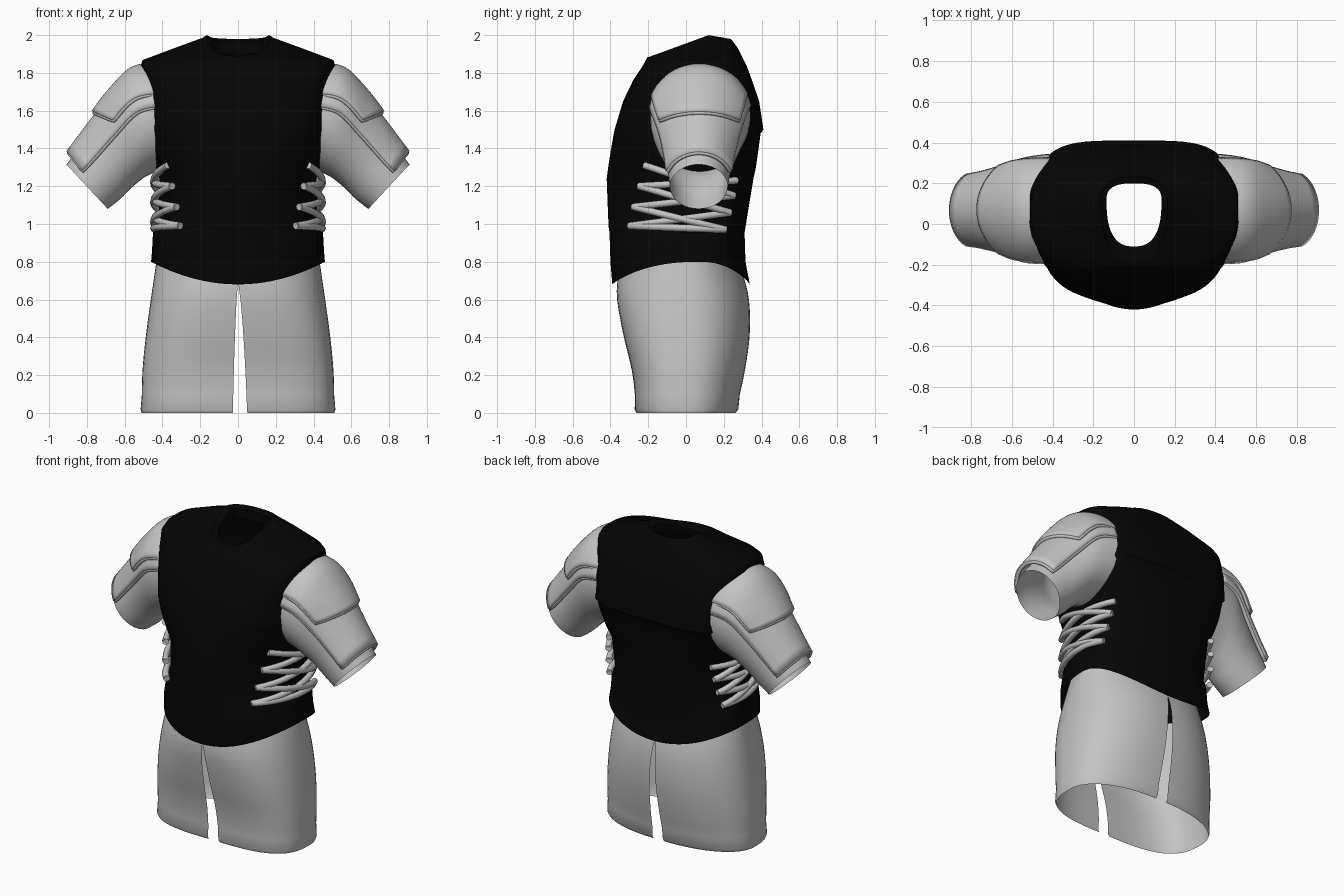
import bpy, math
from mathutils import Vector

if "Cube" in bpy.data.objects:
    bpy.data.objects.remove(bpy.data.objects["Cube"])


def material(name, v):
    m = bpy.data.materials.new(name)
    m.diffuse_color = (v, v, v, 1)
    m.use_nodes = True
    m.node_tree.nodes["Principled BSDF"].inputs["Base Color"].default_value = m.diffuse_color
    return m


BLACK = material("black_leather", 0.0015)
GREY = material("grey_cloth", 0.55)


def finish(ob, mat, angle=40):
    ob.data.materials.append(mat)
    bpy.ops.object.select_all(action='DESELECT')
    ob.select_set(True)
    bpy.context.view_layer.objects.active = ob
    bpy.ops.object.shade_smooth_by_angle(angle=math.radians(angle))
    return ob


def grid(name, rows, mat, closed=False, flip=False, thick=0):
    """Skin a list of equally long point rows."""
    n = len(rows[0])
    verts = [p for r in rows for p in r]
    faces = []
    for i in range(len(rows) - 1):
        for j in range(n if closed else n - 1):
            k = (j + 1) % n
            f = (i * n + j, i * n + k, (i + 1) * n + k, (i + 1) * n + j)
            faces.append(f[::-1] if flip else f)
    me = bpy.data.meshes.new(name)
    me.from_pydata(verts, [], faces)
    ob = bpy.data.objects.new(name, me)
    bpy.context.collection.objects.link(ob)
    finish(ob, mat)
    if thick:
        s = ob.modifiers.new("thickness", 'SOLIDIFY')
        s.thickness = thick
        s.offset = -1
    return ob


def cord(name, paths, radius, mat):
    """Round cords along point paths."""
    cu = bpy.data.curves.new(name, 'CURVE')
    cu.dimensions = '3D'
    cu.bevel_depth = radius
    cu.bevel_resolution = 2
    cu.use_fill_caps = True
    for pts in paths:
        sp = cu.splines.new('POLY')
        sp.points.add(len(pts) - 1)
        for p, q in zip(sp.points, pts):
            p.co = (*q, 1)
    tmp = bpy.data.objects.new(name, cu)
    bpy.context.collection.objects.link(tmp)
    me = bpy.data.meshes.new_from_object(
        tmp.evaluated_get(bpy.context.evaluated_depsgraph_get()))
    bpy.data.objects.remove(tmp)
    ob = bpy.data.objects.new(name, me)
    bpy.context.collection.objects.link(ob)
    return finish(ob, mat, 60)


def catmull(keys, t):
    """Smooth value at t in 0..1 through equally spaced key tuples."""
    f = min(max(t, 0), 1) * (len(keys) - 1)
    i = min(int(f), len(keys) - 2)
    u = f - i
    a, b, c, d = (keys[min(max(i + k, 0), len(keys) - 1)] for k in (-1, 0, 1, 2))
    return [0.5 * (2 * q + (r - p) * u + (2 * p - 5 * q + 4 * r - s) * u * u
                   + (3 * q - p - 3 * r + s) * u ** 3) for p, q, r, s in zip(a, b, c, d)]


def oval(a, hw, yf, yb, cy, nf, nb):
    """Superellipse point with separate front and back halves."""
    c, s = math.cos(a), math.sin(a)
    n, r = (nf, cy - yf) if s < 0 else (nb, yb - cy)
    return (math.copysign(abs(c) ** (2 / n), c) * hw,
            cy + math.copysign(abs(s) ** (2 / n), s) * r)


# Vest: side z, front z, back z, half width, front y, back y, front/back squareness
VEST = [
    (.80, .68, .68, .46, -.39, .338, 2.3, 2.25),
    (.86, .80, .80, .455, -.40, .315, 2.3, 2.2),
    (.955, .955, .955, .45, -.405, .31, 2.1, 2.15),
    (.985, .985, .985, .42, -.41, .315, 2, 2.2),
    (1.24, 1.24, 1.24, .415, -.42, .357, 2, 2.6),
    (1.30, 1.30, 1.30, .44, -.412, .37, 2.15, 2.9),
    (1.39, 1.39, 1.39, .462, -.398, .383, 2.5, 3.3),
    (1.48, 1.48, 1.48, .47, -.382, .395, 2.9, 3.8),
    (1.50, 1.50, 1.50, .472, -.378, .41, 3, 4),
    (1.65, 1.65, 1.65, .48, -.333, .387, 3.3, 4.2),
    (1.76, 1.76, 1.76, .494, -.28, .35, 3.4, 3.8),
    (1.84, 1.82, 1.84, .514, -.24, .32, 3, 3.2),
    (1.868, 1.845, 1.88, .505, -.225, .30, 2.6, 3),
    (1.93, 1.865, 1.93, .34, -.215, .275, 2.4, 2.6),
    (1.985, 1.882, 1.965, .19, -.205, .25, 2.3, 2.4),
    (2.0, 1.89, 1.98, .165, -.18, .235, 2.4, 2.4),
    (1.985, 1.88, 1.965, .135, -.11, .2, 2.6, 2.6),
    (1.92, 1.84, 1.90, .14, -.115, .205, 2.6, 2.6),
]
rows = []
for i, (zs, zf, zb, hw, yf, yb, nf, nb) in enumerate(VEST):
    cy = .12 if i >= 14 else .09 if i == 13 else .07
    row = []
    for j in range(72):
        x, y = oval(2 * math.pi * j / 72, hw, yf, yb, cy, nf, nb)
        ze, r = (zf, cy - yf) if y < cy else (zb, yb - cy)
        # the collar slopes evenly, the hem and chest curve with the width
        w = abs(y - cy) / r if i >= 13 else 1 - (x / hw) ** 2
        row.append((x, y, zs + (ze - zs) * w))
    rows.append(row)
grid("vest", rows, BLACK, closed=True)

# Skirt keys from top to hem: z, half width, front y, back y, front/back squareness
SKIRT = [(.85, .425, -.335, .255, 2.0, 2.0), (.645, .455, -.367, .326, 2.4, 2.1),
         (.43, .485, -.335, .338, 2.8, 2.15), (.215, .506, -.285, .31, 3.0, 2.15),
         (.0, .51, -.262, .262, 3.0, 2.15)]
# Sleeve keys: upper x, z, lower x, z, front y, back y
SLEEVE = [(.42, 1.84, .40, 1.29, -.19, .34), (.56, 1.79, .49, 1.25, -.18, .317),
          (.69, 1.62, .565, 1.19, -.13, .272), (.79, 1.475, .62, 1.135, -.10, .24),
          (.908, 1.315, .69, 1.08, -.085, .22)]


def sleeve_pt(side, t, a, off=0.0):
    ux, uz, lx, lz, yf, yb = catmull(SLEEVE, t)
    up = Vector(((ux - lx) / 2, 0, (uz - lz) / 2))
    r, ry = up.length, (yb - yf) / 2
    p = Vector(((ux + lx) / 2, (yf + yb) / 2, (uz + lz) / 2))
    p += up * ((r + off) / r) * math.cos(a)
    p += Vector((0, (ry + .7 * off) * math.sin(a), 0))
    return (p.x * side, p.y, p.z)


# Plates: name, end at middle, pull-back at corners, spread at shoulder and end, offsets
PLATES = [("lower_arm_plate", .92, .0, 78, 68, -.01, .026),
          ("shoulder_plate", .63, .15, 64, 60, -.005, .048)]

for side, label in ((1, "right"), (-1, "left")):
    # Skirt half, open at the front and back slits
    rows = []
    for i in range(17):
        t = i / 16
        z, hw, yf, yb, nf, nb = catmull(SKIRT, t)
        if i == 15:
            z -= .02
            hw, yf, yb = hw + .006, yf - .006, yb + .006
        slit = (.05 if side > 0 else .028) * max(0, (t - .22) / .78) ** .6
        row = []
        for j in range(33):
            x, y = oval(-math.pi / 2 + math.pi * j / 32, 1, yf, yb, .02, nf, nb)
            row.append((side * (slit + (hw - slit) * max(x, 0)), y, z))
        rows.append(row)
    grid("skirt_" + label, rows, GREY, flip=side > 0)

    # Sleeve tube
    rows = [[sleeve_pt(side, i / 20, 2 * math.pi * j / 40) for j in range(40)]
            for i in range(21)]
    grid("sleeve_" + label, rows, GREY, closed=True, flip=side < 0)

    # Overlapping arm plates with a raised border
    for part, end, pull, spread0, spread1, o0, o1 in PLATES:
        rows = []
        for i in range(17):
            u = i / 16
            w = math.radians(spread0 + (spread1 - spread0) * u)
            off = o0 + (o1 - o0) * min(1, u * 1.3)
            rows.append([sleeve_pt(side, u * (end - pull * (j / 12 - 1) ** 2),
                                   w * (j / 12 - 1), off) for j in range(25)])
        grid(part + "_" + label, rows, GREY, flip=side < 0, thick=.018)
        border = [r[0] for r in rows] + rows[-1][1:-1] + [r[-1] for r in rows[::-1]]
        cord(part + "_border_" + label, [border], .011, GREY)

    # Crossed side lacing
    front = [(-.30, .99), (-.28, 1.09), (-.25, 1.20), (-.22, 1.31)]
    back = [(.21, .97), (.235, 1.06), (.255, 1.15), (.27, 1.23)]
    pairs = [(front[0], back[0])]
    for i in range(3):
        pairs += [(front[i], back[i + 1]), (front[i + 1], back[i])]
    paths = []
    for k, (f, b) in enumerate(pairs):
        pts = []
        for i in range(13):
            y = f[0] + (b[0] - f[0]) * i / 12
            z = f[1] + (b[1] - f[1]) * i / 12
            x = (.44 if k % 2 else .447) * math.sqrt(1 - ((y - .04) / (.47 if y < .04 else .42)) ** 2)
            pts.append((side * x, y, z))
        paths.append(pts)
    cord("side_laces_" + label, paths, .019, GREY)
